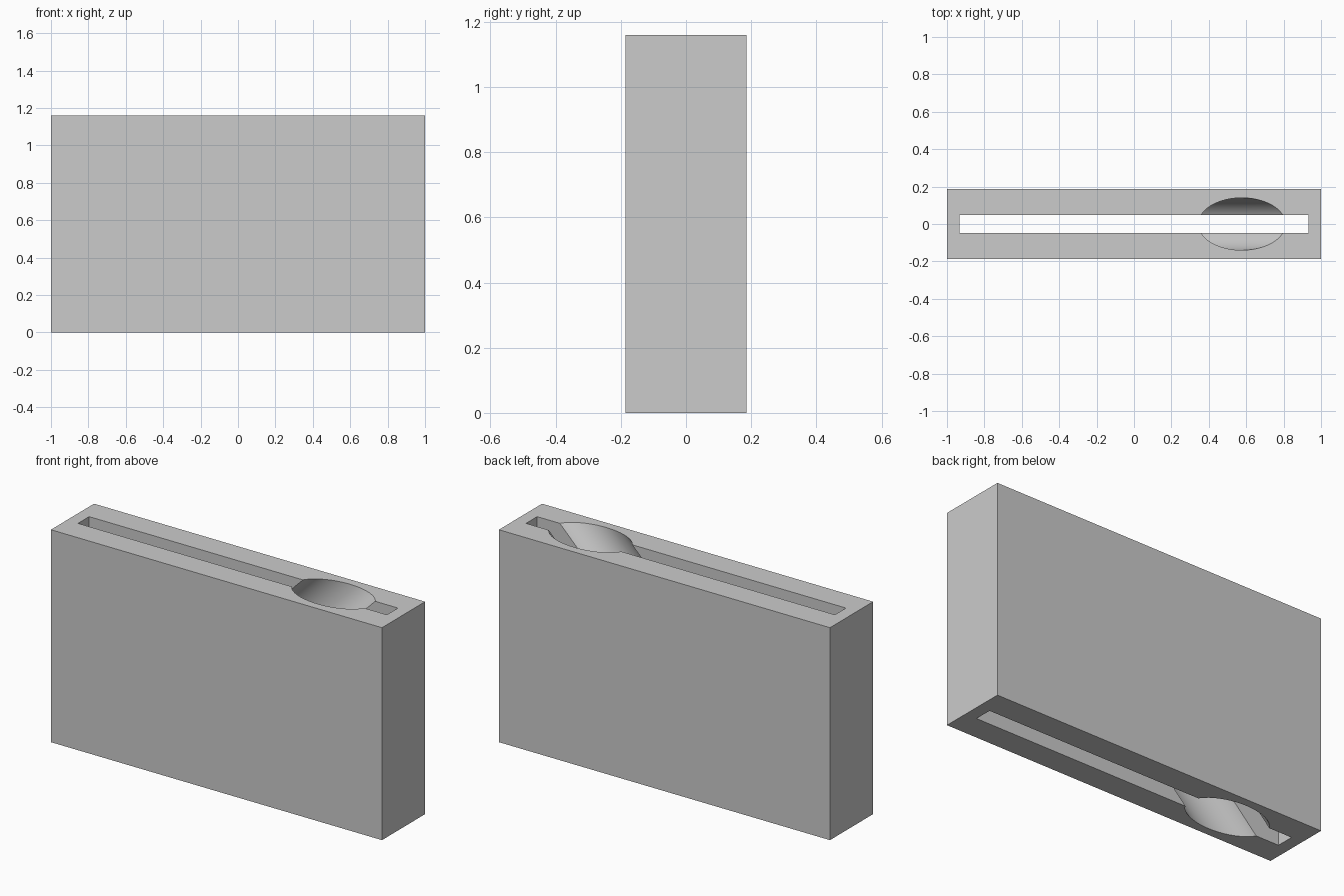
import bpy, bmesh, math
from mathutils import Matrix

default = bpy.data.objects.get("Cube")
if default:
    bpy.data.objects.remove(default, do_unlink=True)

WIDTH, DEPTH, HEIGHT = 2.0, 0.372, 1.16
LEAN = 0.577  # x offset of the tunnel mouths, top and bottom

grey = bpy.data.materials.new("light grey")
grey.use_nodes = True
grey.diffuse_color = (0.6, 0.6, 0.6, 1)
grey.node_tree.nodes["Principled BSDF"].inputs["Base Color"].default_value = (0.6, 0.6, 0.6, 1)


def make_object(name, bm):
    mesh = bpy.data.meshes.new(name)
    bmesh.ops.recalc_face_normals(bm, faces=bm.faces)
    bm.to_mesh(mesh)
    bm.free()
    mesh.materials.append(grey)
    obj = bpy.data.objects.new(name, mesh)
    bpy.context.collection.objects.link(obj)
    return obj


def box(name, x, y, z):
    bm = bmesh.new()
    place = Matrix.Translation((0, 0, HEIGHT / 2)) @ Matrix.Diagonal((x, y, z, 1))
    bmesh.ops.create_cube(bm, size=1, matrix=place)
    return make_object(name, bm)


# Solid block
block = box("slotted_block", WIDTH, DEPTH, HEIGHT)

# Long slot running through the full height
slot = box("slot_cutter", 1.866, 0.096, HEIGHT * 1.5)

# Leaning oval tunnel from one end of the top to the other end of the bottom
bm = bmesh.new()
bmesh.ops.create_cone(bm, cap_ends=True, segments=48, radius1=1, radius2=1,
                      depth=HEIGHT * 1.5,
                      matrix=Matrix.Diagonal((0.233, 0.14, 1, 1)))
for v in bm.verts:
    v.co.x += v.co.z * LEAN / (HEIGHT / 2)
    v.co.z += HEIGHT / 2
tunnel = make_object("tunnel_cutter", bm)

# Cut both openings into the block
bpy.context.view_layer.objects.active = block
for cutter in (slot, tunnel):
    cutter.hide_render = True
    mod = block.modifiers.new(cutter.name, 'BOOLEAN')
    mod.operation = 'DIFFERENCE'
    mod.solver = 'EXACT'
    mod.object = cutter
    bpy.ops.object.modifier_apply(modifier=mod.name)
for cutter in (slot, tunnel):
    bpy.data.objects.remove(cutter, do_unlink=True)

# Smooth tunnel walls, crisp edges
bpy.ops.object.select_all(action='DESELECT')
block.select_set(True)
bpy.ops.object.shade_smooth_by_angle(angle=math.radians(25))
